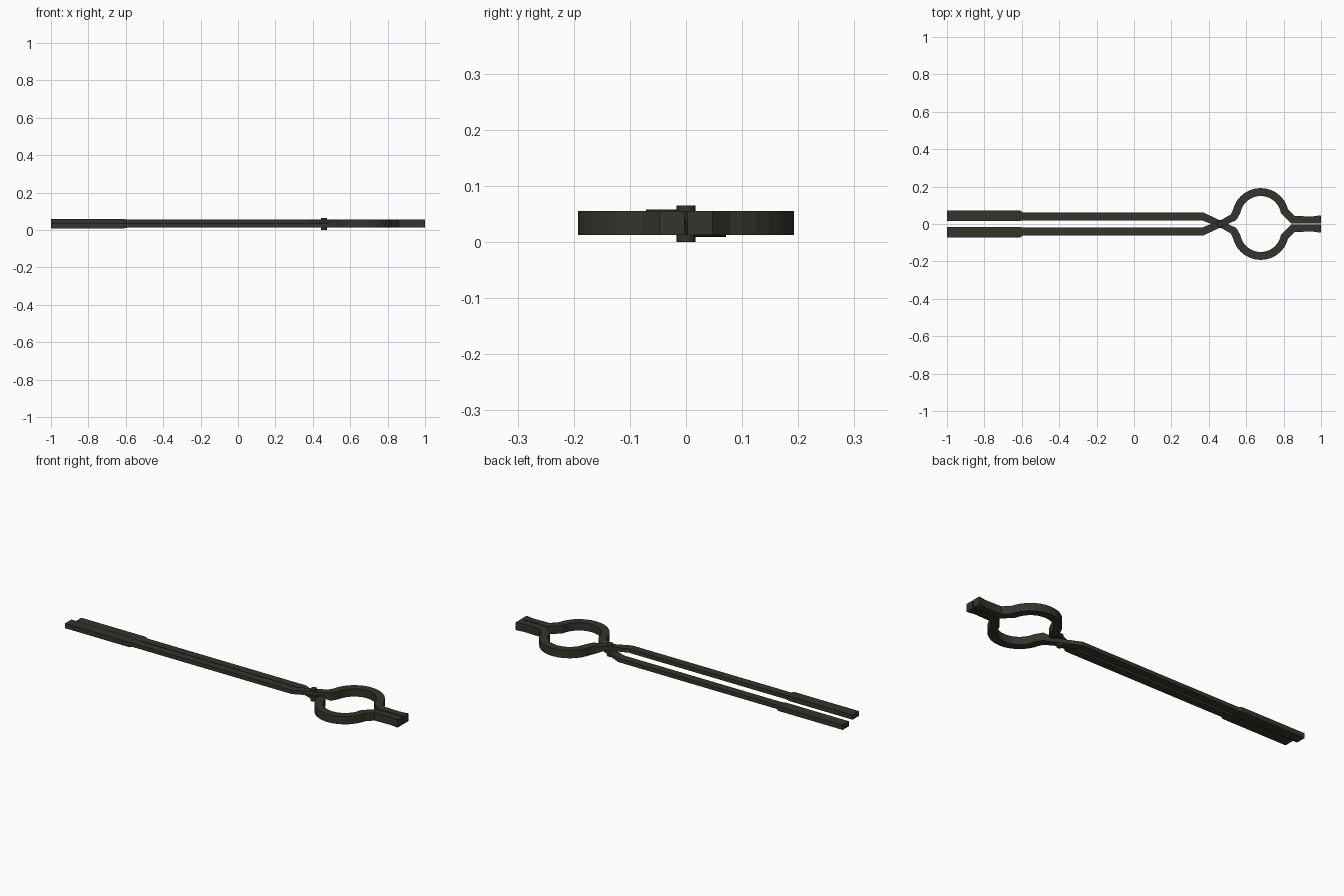
import bpy, bmesh, math
from mathutils import Vector

if "Cube" in bpy.data.objects:
    bpy.data.objects.remove(bpy.data.objects["Cube"])

iron = bpy.data.materials.new("dark iron")
iron.diffuse_color = (0.035, 0.035, 0.026, 1)
iron.use_nodes = True
iron.node_tree.nodes["Principled BSDF"].inputs["Base Color"].default_value = iron.diffuse_color

MID = 0.0335  # lap plane between the two arms


def arm_stations():
    """(x, y, width, z_low, z_high) for the upper arm: handle at -y, jaw at +y."""
    grip, rod, full = (0.032, 0.058), (MID, 0.055), (0.012, 0.055)
    s = [(-1.0, -0.043, 0.056, *grip), (-0.61, -0.043, 0.056, *grip),
         (-0.595, -0.041, 0.042, *rod), (0.365, -0.041, 0.042, *rod),
         (0.44, -0.009, 0.036, *rod), (0.48, 0.009, 0.036, *rod),
         (0.532, 0.036, 0.04, *full)]
    # round bow of the jaw
    n = 14
    for i in range(n + 1):
        a = math.radians(168 - 156 * i / n)
        s.append((0.677 + 0.131 * math.cos(a), 0.04 + 0.131 * math.sin(a), 0.042, *full))
    # flat gripping tip, flaring slightly at the end
    s += [(0.85, 0.023, 0.04, *full), (0.955, 0.0215, 0.037, *full),
          (1.0, 0.025, 0.044, *full)]
    return s


def make_arm(name, flip):
    st = arm_stations()
    pts = [Vector((p[0], p[1])) for p in st]
    bm = bmesh.new()
    rings = []
    for i, (x, y, w, lo, hi) in enumerate(st):
        d0 = (pts[i] - pts[max(i - 1, 0)]).normalized()
        d1 = (pts[min(i + 1, len(pts) - 1)] - pts[i]).normalized()
        t = (d0 + d1).normalized()
        if i in (0, len(st) - 1):
            t = Vector((1, 0))
        nrm = Vector((-t.y, t.x))
        # mitre keeps the bar width constant round bends
        m = w / 2 / max(0.6, t.dot(d1 if d1.length else t))
        a, b = pts[i] + nrm * m, pts[i] - nrm * m
        if x > 0.84:  # keep a fine gap between the tips
            b.y = 0.003
        ring = [(a.x, a.y, lo), (b.x, b.y, lo), (b.x, b.y, hi), (a.x, a.y, hi)]
        if flip:  # half turn about the long axis gives the other arm
            ring = [(px, -py, 2 * MID - pz) for px, py, pz in ring]
        rings.append([bm.verts.new(c) for c in ring])
    for r, q in zip(rings, rings[1:]):
        for k in range(4):
            bm.faces.new((r[k], r[(k + 1) % 4], q[(k + 1) % 4], q[k]))
    bm.faces.new(rings[0])
    bm.faces.new(rings[-1])
    bmesh.ops.recalc_face_normals(bm, faces=bm.faces)
    me = bpy.data.meshes.new(name)
    bm.to_mesh(me)
    bm.free()
    me.materials.append(iron)
    bpy.context.collection.objects.link(bpy.data.objects.new(name, me))


make_arm("upper_arm", False)
make_arm("lower_arm", True)

# rivet through the crossing
bpy.ops.mesh.primitive_cylinder_add(vertices=16, radius=0.017, depth=0.065,
                                    location=(0.46, 0, 0.0325))
rivet = bpy.context.object
rivet.name = "pivot_rivet"
rivet.data.materials.append(iron)
